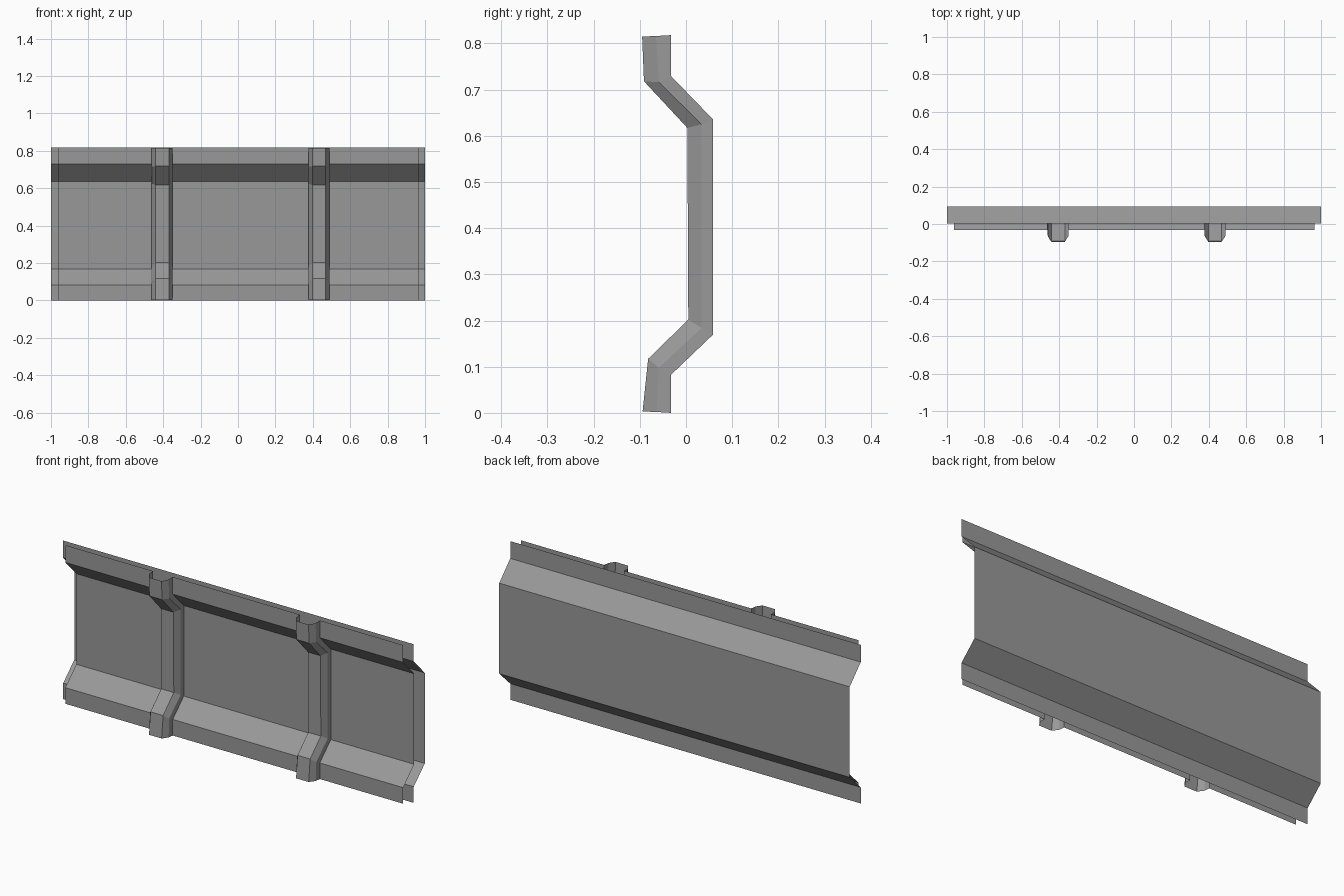
import bpy

if "Cube" in bpy.data.objects:
    bpy.data.objects.remove(bpy.data.objects["Cube"])

# Dark grey paint
paint = bpy.data.materials.new("dark_grey")
paint.diffuse_color = (.318, .318, .318, 1)
paint.use_nodes = True
paint.node_tree.nodes["Principled BSDF"].inputs["Base Color"].default_value = paint.diffuse_color


def loft(name, sections):
    """Skin neighbouring open polylines with flat quads."""
    n = len(sections[0])
    verts = [p for s in sections for p in s]
    faces = [(i * n + j, (i + 1) * n + j, (i + 1) * n + j + 1, i * n + j + 1)
             for i in range(len(sections) - 1) for j in range(n - 1)]
    mesh = bpy.data.meshes.new(name)
    mesh.from_pydata(verts, [], faces)
    mesh.materials.append(paint)
    ob = bpy.data.objects.new(name, mesh)
    bpy.context.collection.objects.link(ob)
    return ob


# Side profiles as (y, z), bottom to top
SHEET = [(-.032, 0), (-.032, .083), (.058, .169), (.058, .636), (-.032, .729), (-.032, .818)]
SHOULDER = [(-.064, .002), (-.059, .098), (.034, .184), (.034, .625), (-.059, .716), (-.065, .816)]
RIDGE = [(-.094, .003), (-.082, .117), (.005, .202), (.003, .617), (-.091, .718), (-.095, .815)]
HALF = .056                                    # half width of a rib
RIBS = {"left": -.406, "right": .433}


def at(profile, x, dy=0):
    return [(x, y + dy, z) for y, z in profile]


# Thin folded rear sheet, slightly longer than the front one
loft("rear_sheet", [at(SHEET, -1, .036), at(SHEET, 1, .036)])

# Front sheet, open behind the hollow ribs
edges = [-.963] + [x + s * HALF for x in RIBS.values() for s in (-1, 1)] + [.965]
for part, a, b in zip(("left", "middle", "right"), edges[::2], edges[1::2]):
    loft("front_sheet_" + part, [at(SHEET, a), at(SHEET, b)])

# Chamfered hollow ribs that follow the folds
for side, x in RIBS.items():
    loft(side + "_rib", [at(SHEET, x - HALF), at(SHOULDER, x - .055), at(RIDGE, x - .036),
                         at(RIDGE, x + .036), at(SHOULDER, x + .055), at(SHEET, x + HALF)])
